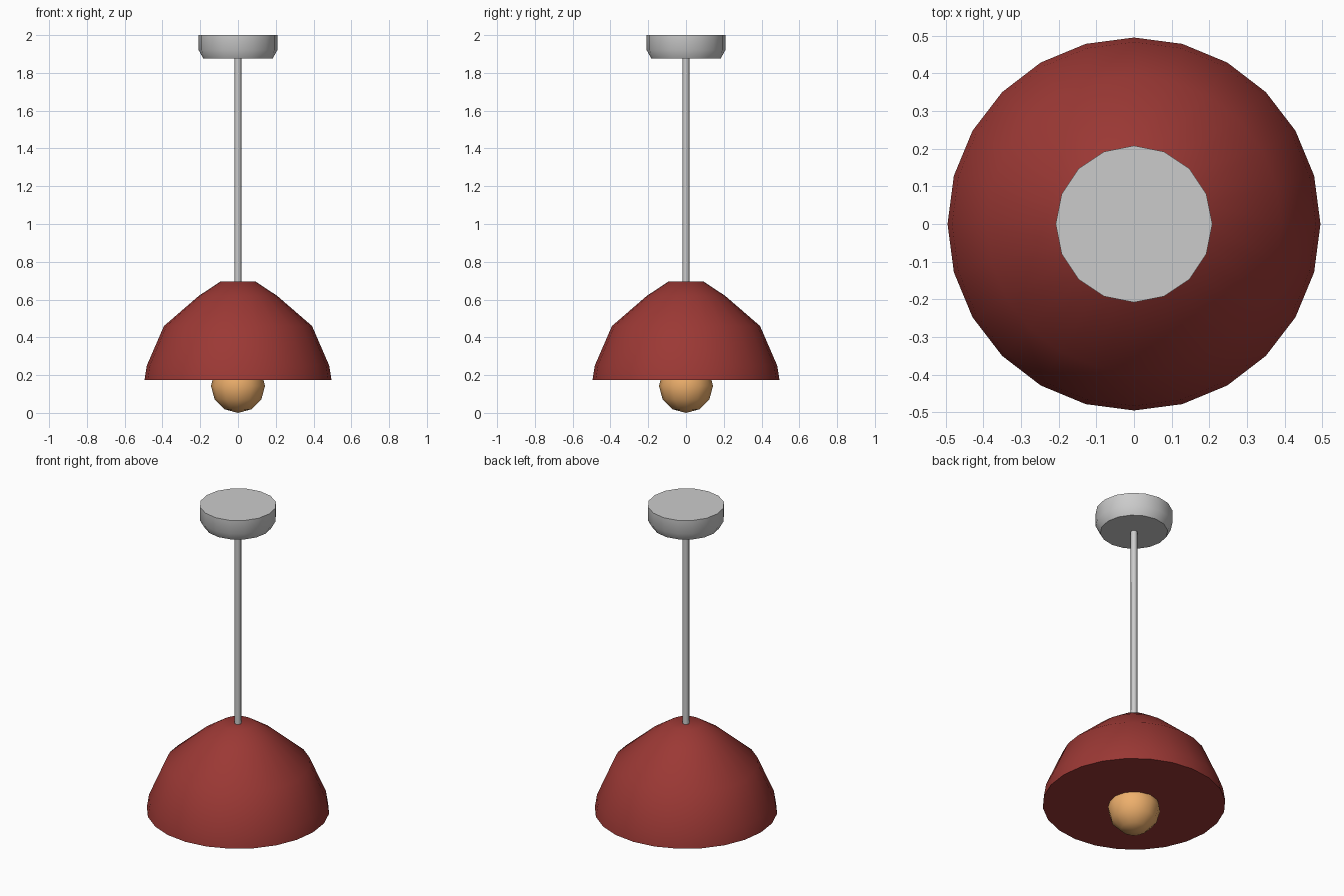
import bpy, bmesh
from math import sin, cos, pi, radians

if "Cube" in bpy.data.objects:
    bpy.data.objects.remove(bpy.data.objects["Cube"])


def lathe(name, profile, sides, angle=35, color=None):
    """Revolve (radius, z) points, listed bottom to top, into a closed smooth part."""
    bm = bmesh.new()
    rings = []
    for r, z in profile:
        if r == 0:
            rings.append([bm.verts.new((0, 0, z))] * sides)
        else:
            rings.append([bm.verts.new((r * cos(2 * pi * i / sides), r * sin(2 * pi * i / sides), z))
                          for i in range(sides)])
    for low, high in zip(rings, rings[1:]):
        for i in range(sides):
            j = (i + 1) % sides
            bm.faces.new(list(dict.fromkeys((low[i], low[j], high[j], high[i]))))
    if profile[0][0]:
        bm.faces.new(rings[0][::-1])
    if profile[-1][0]:
        bm.faces.new(rings[-1])
    mesh = bpy.data.meshes.new(name)
    bm.to_mesh(mesh)
    bm.free()
    obj = bpy.data.objects.new(name, mesh)
    bpy.context.collection.objects.link(obj)
    if color:
        mat = bpy.data.materials.new(name + "_color")
        mat.diffuse_color = color
        mat.use_nodes = True
        mat.node_tree.nodes["Principled BSDF"].inputs["Base Color"].default_value = mat.diffuse_color
        mesh.materials.append(mat)
    bpy.ops.object.select_all(action='DESELECT')
    obj.select_set(True)
    bpy.context.view_layer.objects.active = obj
    bpy.ops.object.shade_smooth_by_angle(angle=radians(angle))
    return obj


# Ceiling mount with a tapered lower edge
lathe("ceiling_mount", [(0.183, 1.875), (0.208, 1.92), (0.208, 2.0)], 16)

# Hanging rod
lathe("rod", [(0.018, 0.66), (0.018, 1.88)], 8, angle=50)

# Domed shade, closed flat underneath
lathe("shade", [(0.495, 0.175), (0.483, 0.25), (0.392, 0.46), (0.207, 0.62), (0.093, 0.695)],
      24, angle=40, color=(0.33, 0.04, 0.035, 1))

# Round bulb, half sunk into the shade
bulb_r = 0.143
lathe("bulb", [(0 if k in (0, 6) else bulb_r * sin(pi * k / 6), bulb_r * (1 - cos(pi * k / 6)))
               for k in range(7)], 12, angle=40, color=(0.85, 0.43, 0.15, 1))
